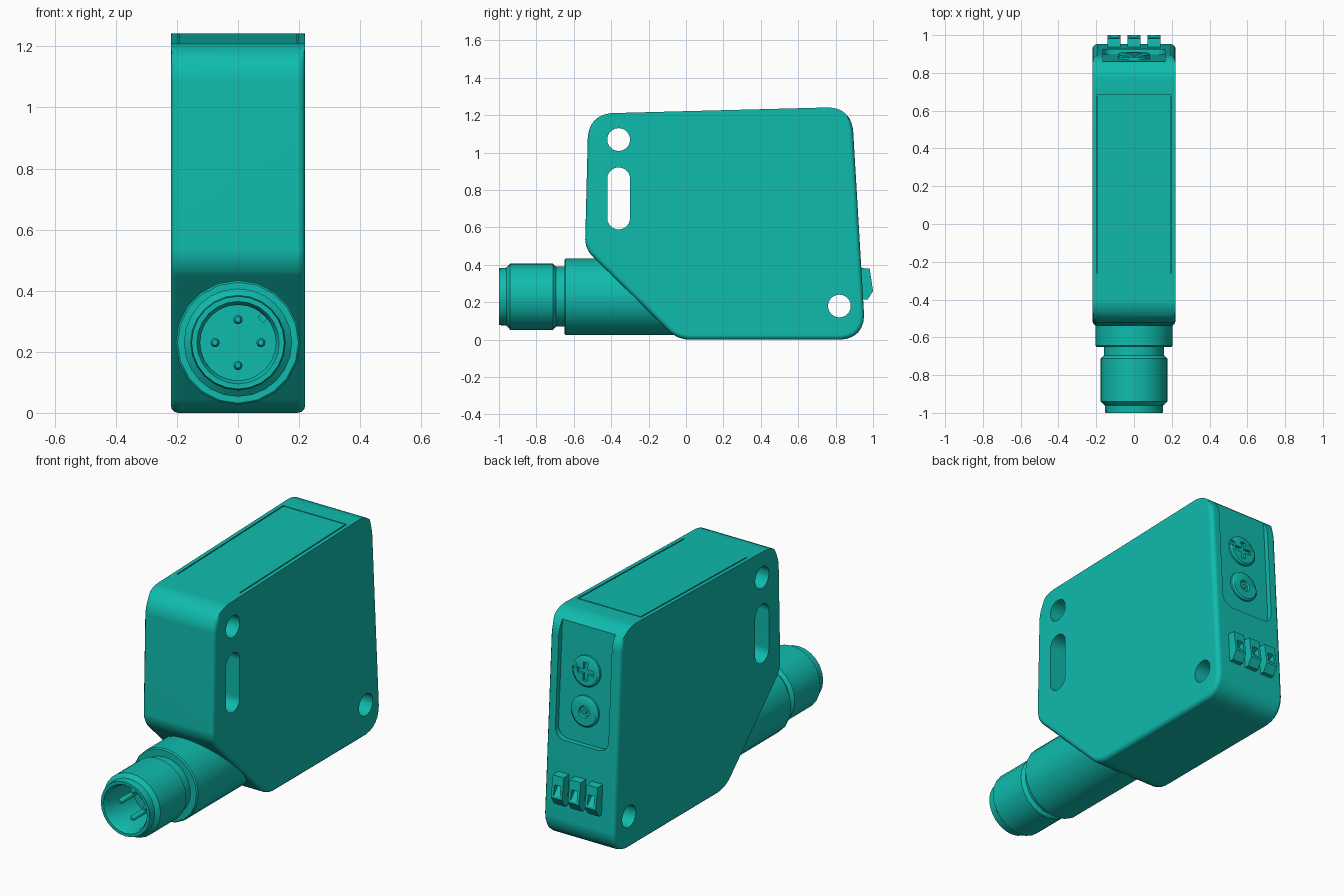
import bpy, bmesh, math
from mathutils import Vector, Matrix

cube = bpy.data.objects.get("Cube")
if cube:
    bpy.data.objects.remove(cube, do_unlink=True)

teal = bpy.data.materials.new("teal_plastic")
teal.use_nodes = True
colour = (0.005, 0.50, 0.42, 1)
teal.diffuse_color = colour
teal.node_tree.nodes["Principled BSDF"].inputs["Base Color"].default_value = colour

LEAN = 0.06      # the back wall leans forward with height
AXIS_Z = 0.23    # height of the plug axis


def finish(name, bm, lean=0.0):
    for v in bm.verts:
        v.co.y -= lean * v.co.z
    bmesh.ops.recalc_face_normals(bm, faces=bm.faces)
    mesh = bpy.data.meshes.new(name)
    bm.to_mesh(mesh)
    bm.free()
    mesh.materials.append(teal)
    ob = bpy.data.objects.new(name, mesh)
    bpy.context.collection.objects.link(ob)
    return ob


def rounded(corners, steps=6):
    """Outline with each corner (u, v, tangent length) rounded off."""
    pts = []
    for i, (u, v, t) in enumerate(corners):
        c = Vector((u, v))
        if t == 0:
            pts.append(c)
            continue
        a = c + (Vector(corners[i - 1][:2]) - c).normalized() * t
        b = c + (Vector(corners[(i + 1) % len(corners)][:2]) - c).normalized() * t
        for k in range(steps + 1):
            s = k / steps
            pts.append(a * (1 - s) ** 2 + c * (0.83 * 2 * s * (1 - s))
                       + (a + b) * (0.17 * s * (1 - s)) + b * s ** 2)
    return pts


def prism_bm(pts, lo, hi, axis="X"):
    bm = bmesh.new()
    place = (lambda p, d: (d, p[0], p[1])) if axis == "X" else (lambda p, d: (p[0], d, p[1]))
    face = bm.faces.new([bm.verts.new(place(p, lo)) for p in pts])
    ext = bmesh.ops.extrude_face_region(bm, geom=[face])
    shift = Vector(place((0, 0), hi - lo))
    bmesh.ops.translate(bm, verts=[g for g in ext["geom"] if isinstance(g, bmesh.types.BMVert)], vec=shift)
    return bm


def prism(name, pts, lo, hi, axis="X", lean=0.0):
    return finish(name, prism_bm(pts, lo, hi, axis), lean)


def lathe(name, profile, x=0.0, z=AXIS_Z, steps=24, lean=0.0):
    """Turn (radius, y) points about an axis along y."""
    bm = bmesh.new()
    vs = [bm.verts.new((r, y, 0)) for r, y in profile]
    es = [bm.edges.new(p) for p in zip(vs, vs[1:])]
    bmesh.ops.spin(bm, geom=vs + es, cent=(0, 0, 0), axis=(0, 1, 0),
                   angle=math.tau, steps=steps)
    bmesh.ops.remove_doubles(bm, verts=bm.verts, dist=0.0005)
    bmesh.ops.translate(bm, verts=bm.verts, vec=(x, 0, z))
    return finish(name, bm, lean)


def smooth(ob, angle=35):
    bpy.ops.object.select_all(action="DESELECT")
    ob.select_set(True)
    bpy.context.view_layer.objects.active = ob
    bpy.ops.object.shade_smooth_by_angle(angle=math.radians(angle))


def cut(ob, cutter):
    cutter.hide_render = True
    mod = ob.modifiers.new("cut", "BOOLEAN")
    mod.operation, mod.solver, mod.object = "DIFFERENCE", "EXACT", cutter
    bpy.context.view_layer.objects.active = ob
    bpy.ops.object.modifier_apply(modifier=mod.name)
    bpy.data.objects.remove(cutter, do_unlink=True)


def stadium(y, z0, z1, r, n=12):
    """Slot outline; a circle when z0 equals z1."""
    pts = []
    for zc, start in ((z1, 0), (z0, math.pi)):
        last = n if z0 != z1 else n - 1
        pts += [(y + r * math.cos(start + math.pi * k / n),
                 zc + r * math.sin(start + math.pi * k / n)) for k in range(last + 1)]
    return pts


# Housing: rounded side outline, side edges softened everywhere but the top
outline = rounded([(-0.522, 1.208, 0.12), (0.886, 1.245, 0.12), (0.96, 0, 0.13),
                   (-0.045, 0, 0.06), (-0.54, 0.485, 0.05)])
bm = prism_bm(outline, -0.22, 0.22)
soft = [e for e in bm.edges if abs(e.verts[0].co.x - e.verts[1].co.x) < 0.001
        and max(v.co.z for v in e.verts) < 1.19]
bmesh.ops.bevel(bm, geom=soft, offset=0.025, segments=3, profile=0.5, affect="EDGES")
housing = finish("housing", bm)

# Mounting holes and slot through the housing
for y, z0, z1 in ((-0.36, 1.07, 1.07), (-0.36, 0.65, 0.86), (0.82, 0.18, 0.18)):
    cut(housing, prism("hole_cutter", stadium(y, z0, z1, 0.061), -0.4, 0.4))

# Control recess in the back, running out through the top
recess = rounded([(-0.165, 1.5, 0), (0.165, 1.5, 0), (0.165, 0.56, 0.06), (-0.165, 0.56, 0.06)])
cut(housing, prism("recess_cutter", recess, 0.932, 1.2, "Y", LEAN))

# Fine panel groove in the sloping top
TOP_SLOPE = 0.0263


def top_z(y):
    return 1.2217 + TOP_SLOPE * y


def groove(x0, x1, y0, y1):
    d = 0.008
    pts = [(y0, top_z(y0) - d), (y1, top_z(y1) - d), (y1, 1.3), (y0, 1.3)]
    cut(housing, prism("groove_cutter", pts, x0, x1))


for s in (-1, 1):
    groove(s * 0.195 - 0.003, s * 0.195 + 0.003, -0.26, 0.68)
groove(-0.198, 0.198, 0.677, 0.683)
smooth(housing)
housing.modifiers.new("weighted_normals", "WEIGHTED_NORMAL").keep_sharp = True

# Adjusting screw with a cross slot, and push button below it
screw = lathe("adjusting_screw", [(0, 0.92), (0.085, 0.92), (0.085, 0.943), (0.075, 0.95), (0, 0.95)],
              z=0.96, lean=LEAN)
for w, h in ((0.05, 0.013), (0.013, 0.05)):
    bar = [(-w, 0.96 - h), (w, 0.96 - h), (w, 0.96 + h), (-w, 0.96 + h)]
    cut(screw, prism("slot_cutter", bar, 0.936, 1.0, "Y", LEAN))
arrow = [(0.05, 0.965), (0.1, 0.975), (0.1, 1.01), (0.06, 0.995)]
cut(screw, prism("arrow_cutter", arrow, 0.936, 1.0, "Y", LEAN))
smooth(screw)
smooth(lathe("push_button", [(0, 0.92), (0.085, 0.92), (0.085, 0.943), (0.075, 0.95), (0.032, 0.95),
                             (0.027, 0.94), (0.014, 0.94), (0.012, 0.947), (0, 0.947)],
             z=0.74, lean=LEAN))

# Row of three indicator windows
for i, x in enumerate((-0.105, 0, 0.105)):
    side = [(0.91, 0.385), (0.982, 0.38), (1.0, 0.26), (0.972, 0.215), (0.91, 0.215)]
    lamp = prism("indicator_%d" % (i + 1), side, x - 0.034, x + 0.034)
    wedge = [(0.958, 0.315), (1.03, 0.35), (1.03, 0.235)]
    cut(lamp, prism("window_cutter", wedge, x - 0.019, x + 0.019))

# Cable outlet barrel and threaded plug
smooth(lathe("outlet_barrel", [(0, -0.65), (0.198, -0.65), (0.204, -0.643), (0.204, 0), (0, 0)], steps=20))
smooth(lathe("plug_shell", [(0, -0.62), (0.16, -0.62), (0.16, -0.695), (0.177, -0.712), (0.177, -0.94),
                            (0.155, -0.96), (0.152, -1.0), (0.135, -1.0), (0.124, -0.98),
                            (0.124, -0.76), (0, -0.76)]))

# Contact pins and the keying rib inside the plug
for i in range(4):
    a = i * math.pi / 2
    smooth(lathe("contact_pin_%d" % (i + 1),
                 [(0, -0.74), (0.015, -0.74), (0.015, -0.93), (0.009, -0.942), (0, -0.945)],
                 x=0.075 * math.cos(a), z=AXIS_Z + 0.075 * math.sin(a), steps=10))
bm = bmesh.new()
bmesh.ops.create_cube(bm, size=1, matrix=Matrix.Translation((0.083, -0.86, AXIS_Z + 0.083))
                      @ Matrix.Rotation(math.pi / 4, 4, "Y") @ Matrix.Diagonal((0.027, 0.22, 0.027, 1)))
finish("keying_rib", bm)
